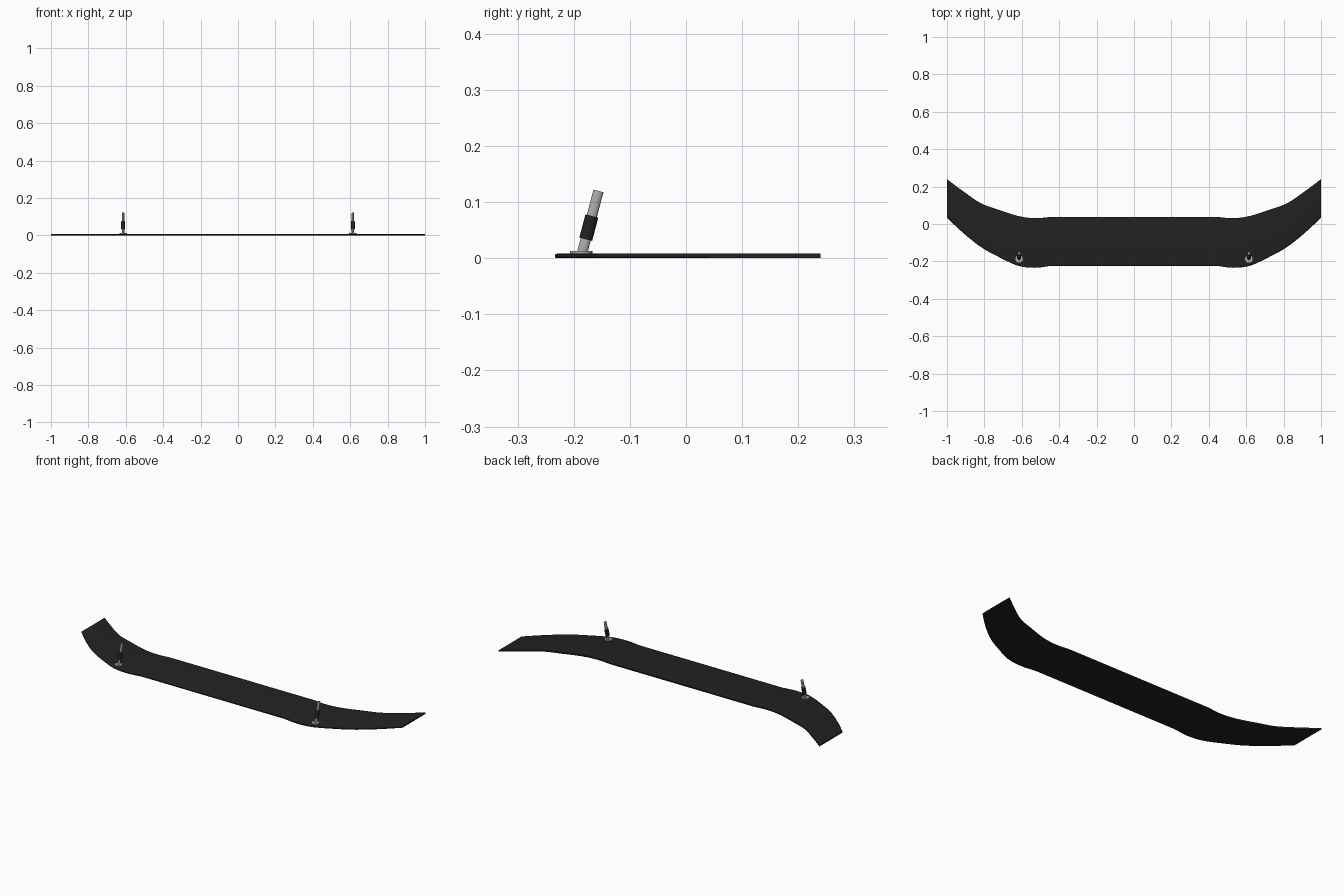
import bpy, bmesh, math
from mathutils import Matrix, Vector

if "Cube" in bpy.data.objects:
    bpy.data.objects.remove(bpy.data.objects["Cube"])


def material(name, rgb):
    m = bpy.data.materials.new(name)
    m.diffuse_color = (*rgb, 1)
    m.use_nodes = True
    m.node_tree.nodes["Principled BSDF"].inputs["Base Color"].default_value = m.diffuse_color
    return m


black = material("satin black", (0.016, 0.016, 0.016))
metal = material("brushed metal", (0.42, 0.42, 0.42))


def finish(bm, name, mat, smooth_angle=40):
    me = bpy.data.meshes.new(name)
    bmesh.ops.recalc_face_normals(bm, faces=bm.faces)
    bm.to_mesh(me)
    bm.free()
    ob = bpy.data.objects.new(name, me)
    bpy.context.collection.objects.link(ob)
    me.materials.append(mat)
    bpy.ops.object.select_all(action='DESELECT')
    ob.select_set(True)
    bpy.context.view_layer.objects.active = ob
    bpy.ops.object.shade_smooth_by_angle(angle=math.radians(smooth_angle))
    return ob


# Half outline of the blade: x, front y, back y
half = [(0.0, -0.224, 0.038), (0.44, -0.224, 0.038), (0.53, -0.234, 0.031),
        (0.62, -0.223, 0.043), (0.72, -0.178, 0.075), (0.82, -0.122, 0.112),
        (0.92, -0.042, 0.18), (1.0, 0.034, 0.24)]


def catmull(pts, steps=5):
    out = [pts[0], pts[1]]
    for i in range(1, len(pts) - 1):
        a, b, c = (Vector(pts[j]) for j in (i - 1, i, i + 1))
        d = Vector(pts[min(i + 2, len(pts) - 1)])
        if i == 1:
            a = b - Vector((0.08, 0, 0))
        for s in range(1, steps + 1):
            t = s / steps
            out.append(tuple(0.5 * (2 * b + (c - a) * t + (2 * a - 5 * b + 4 * c - d) * t * t
                                    + (3 * b - a - 3 * c + d) * t ** 3)))
    return out


right = catmull(half)
stations = [(-x, f, b) for x, f, b in reversed(right[1:])] + right

# Splitter blade: flat cross-section with a rounded leading edge
T, R = 0.008, 0.004
bm = bmesh.new()
rings = []
for x, f, b in stations:
    prof = [(b, 0), (b, T)]
    prof += [(f + R - R * math.sin(a), T / 2 + R * math.cos(a))
             for a in (math.pi * k / 6 for k in range(7))]
    rings.append([bm.verts.new((x, y, z)) for y, z in prof])
n = len(rings[0])
for p, q in zip(rings, rings[1:]):
    for i in range(n):
        j = (i + 1) % n
        bm.faces.new((p[i], p[j], q[j], q[i]))
bm.faces.new(rings[0])
bm.faces.new(rings[-1])
finish(bm, "splitter_blade", black)


# Support struts: foot disc, leaning flattened rod and dark adjuster sleeve
foot = Vector((0, -0.1855, 0.008))
tip = Vector((0, -0.156, 0.120))
axis = tip - foot
lean = (-math.atan2(axis.y, axis.z))


def strut_part(name, mat, x, t0, t1, rx, ry, sides):
    bm = bmesh.new()
    bmesh.ops.create_cone(bm, cap_ends=True, segments=sides, radius1=1, radius2=1, depth=1,
                          matrix=Matrix.Diagonal((rx, ry, axis.length * (t1 - t0), 1)))
    mid = foot + axis * (t0 + t1) / 2 + Vector((x, 0, 0))
    bm.transform(Matrix.Translation(mid) @ Matrix.Rotation(lean, 4, 'X'))
    finish(bm, name, mat)


for side, x in (("left", -0.614), ("right", 0.614)):
    bm = bmesh.new()
    bmesh.ops.create_cone(bm, cap_ends=True, segments=24, radius1=0.02, radius2=0.02, depth=0.006,
                          matrix=Matrix.Translation((x, -0.187, 0.010)))
    finish(bm, side + "_strut_foot", metal)
    strut_part(side + "_strut_rod", metal, x, 0.0, 1.0, 0.006, 0.0092, 16)
    strut_part(side + "_strut_sleeve", black, x, 0.23, 0.60, 0.0105, 0.0118, 16)
